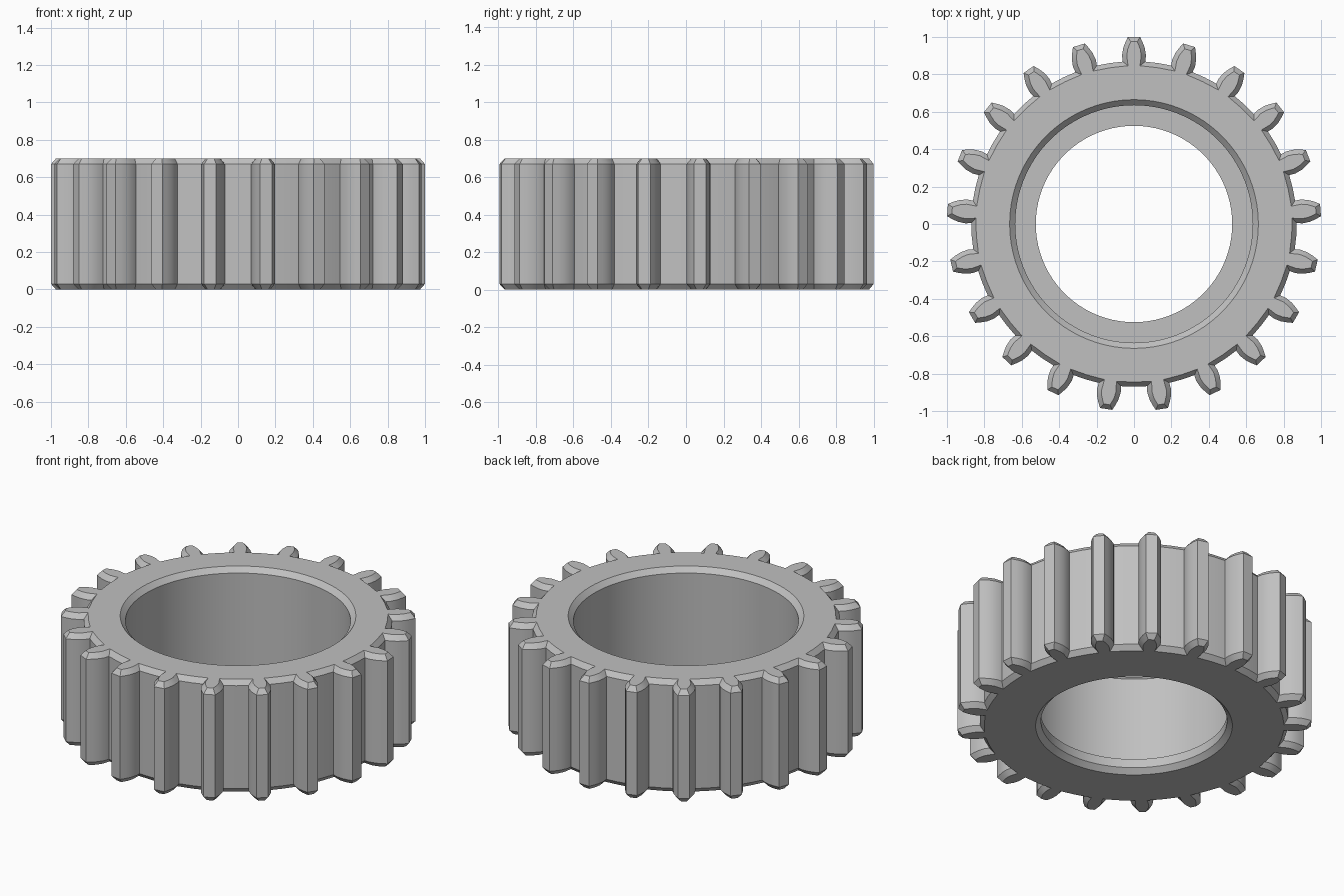
import bpy, bmesh, math
from mathutils import Vector, Matrix

cube = bpy.data.objects.get("Cube")
if cube:
    bpy.data.objects.remove(cube)

TEETH = 21
STEP = math.tau / TEETH
HEIGHT, BEVEL, INSET, ROOT = 0.70, 0.03, 0.025, 0.87
# Half of a tooth, root to tip: (radius, half width)
FLANK = [(0.868, 0.06), (0.90, 0.064), (0.94, 0.058), (0.97, 0.047), (1.0, 0.033)]
# Stepped bore, top to bottom: (radius, z)
BORE = [(0.665, HEIGHT), (0.635, HEIGHT - BEVEL), (0.635, 0.085),
        (0.525, 0.085), (0.525, BEVEL), (0.555, 0)]


def gear_outline():
    """Counter-clockwise outline: each tooth, then the middle of the gap after it."""
    tooth = [Vector((r, -w)) for r, w in FLANK]
    tooth += [Vector((r, w)) for r, w in reversed(FLANK)]
    tooth.append(Matrix.Rotation(STEP / 2, 2) @ Vector((ROOT, 0)))
    return [Matrix.Rotation(math.pi / 2 + i * STEP, 2) @ p
            for i in range(TEETH) for p in tooth]


def inset_outline(points, distance):
    """Mitred inward offset of a closed outline."""
    def normal(a, b):
        d = (b - a).normalized()
        return Vector((d.y, -d.x))
    result = []
    for i, p in enumerate(points):
        n1 = normal(points[i - 1], p)
        n2 = normal(p, points[(i + 1) % len(points)])
        result.append(p - (n1 + n2) * distance / (1 + n1.dot(n2)))
    return result


bm = bmesh.new()


def ring(points, z):
    return [bm.verts.new((p.x, p.y, z)) for p in points]


def bridge(a, b):
    for i in range(len(a)):
        j = (i + 1) % len(a)
        bm.faces.new((a[i], a[j], b[j], b[i]))


# Toothed outside wall with chamfered rims
outer = gear_outline()
inner = inset_outline(outer, INSET)
walls = [ring(inner, 0), ring(outer, BEVEL),
         ring(outer, HEIGHT - BEVEL), ring(inner, HEIGHT)]
for low, high in zip(walls, walls[1:]):
    bridge(low, high)

# Stepped bore, four segments per tooth, starting at a tooth's root corner
angles = [math.pi / 2 + (i - 1) * STEP / 4 for i in range(4 * TEETH)]
holes = [ring([Vector((math.cos(a), math.sin(a))) * r for a in angles], z)
         for r, z in BORE]
for high, low in zip(holes, holes[1:]):
    bridge(high, low)

# End faces: a cap on each tooth and the flat ring around the bore
size = 2 * len(FLANK) + 1
for rim, hole in ((walls[-1], holes[0]), (walls[0], holes[-1])):
    for t in range(TEETH):
        tooth = rim[t * size:(t + 1) * size]
        after = rim[(t + 1) * size % len(rim)]
        h = [hole[(4 * t + k) % len(hole)] for k in range(5)]
        start, end, gap = tooth[0], tooth[-2], tooth[-1]
        bm.faces.new(tooth[:-1])
        bm.faces.new((start, end, h[2], h[1], h[0]))
        bm.faces.new((end, gap, h[3], h[2]))
        bm.faces.new((gap, after, h[4], h[3]))

bmesh.ops.recalc_face_normals(bm, faces=bm.faces)
mesh = bpy.data.meshes.new("gear_ring")
bm.to_mesh(mesh)
bm.free()

# Plain grey metal
grey = bpy.data.materials.new("grey")
grey.use_nodes = True
colour = (0.53, 0.53, 0.53, 1)
grey.diffuse_color = colour
grey.node_tree.nodes["Principled BSDF"].inputs["Base Color"].default_value = colour
mesh.materials.append(grey)

gear = bpy.data.objects.new("gear_ring", mesh)
bpy.context.collection.objects.link(gear)
bpy.ops.object.select_all(action='DESELECT')
gear.select_set(True)
bpy.context.view_layer.objects.active = gear
bpy.ops.object.shade_smooth_by_angle(angle=math.radians(28))
